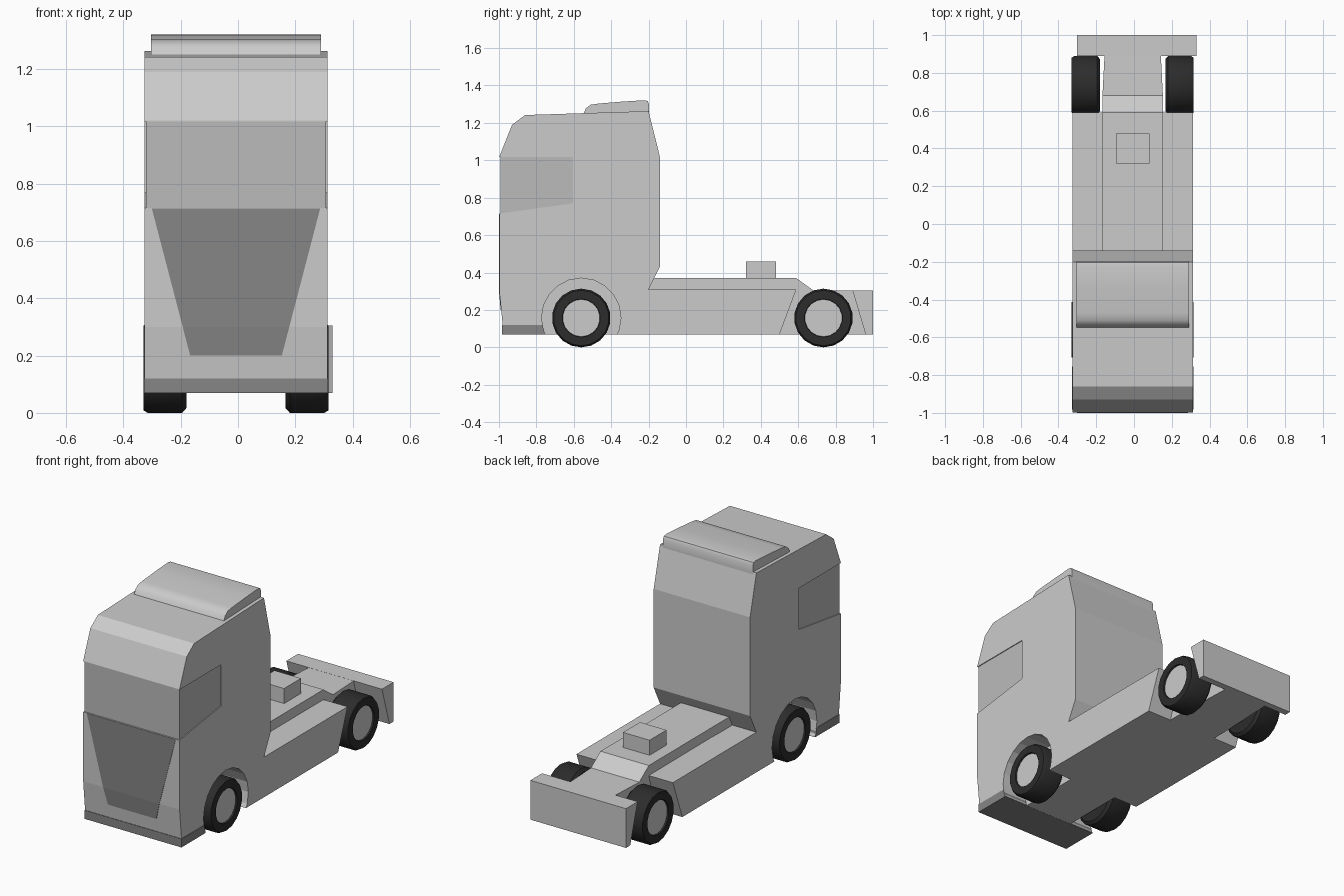
import bpy, bmesh, math

if "Cube" in bpy.data.objects:
    bpy.data.objects.remove(bpy.data.objects["Cube"])

CX = -0.007          # centre line of cab and wheels
HALF = 0.319         # half width of cab
FLOOR = 0.07


def material(name, v):
    m = bpy.data.materials.new(name)
    m.diffuse_color = (v, v, v, 1)
    m.use_nodes = True
    m.node_tree.nodes["Principled BSDF"].inputs["Base Color"].default_value = m.diffuse_color
    return m


GLASS = material("glass_grey", 0.5)
DARK = material("trim_grey", 0.24)
RUBBER = material("rubber", 0.025)
RIM = material("rim_grey", 0.55)


def finish(bm, name, mat=None, smooth=None):
    bmesh.ops.recalc_face_normals(bm, faces=bm.faces[:])
    me = bpy.data.meshes.new(name)
    bm.to_mesh(me)
    bm.free()
    ob = bpy.data.objects.new(name, me)
    bpy.context.collection.objects.link(ob)
    if mat:
        me.materials.append(mat)
    if smooth:
        activate(ob)
        bpy.ops.object.shade_smooth_by_angle(angle=math.radians(smooth))
    return ob


def activate(ob):
    bpy.ops.object.select_all(action='DESELECT')
    ob.select_set(True)
    bpy.context.view_layer.objects.active = ob


def prism(name, profile, x0, x1, mat=None, smooth=None):
    """Side profile of (y, z) points extruded from x0 to x1."""
    bm = bmesh.new()
    a = [bm.verts.new((x0, y, z)) for y, z in profile]
    b = [bm.verts.new((x1, y, z)) for y, z in profile]
    bm.faces.new(a)
    bm.faces.new(b)
    for i in range(len(a)):
        j = (i + 1) % len(a)
        bm.faces.new((a[i], a[j], b[j], b[i]))
    return finish(bm, name, mat, smooth)


def cut(ob, cutter):
    activate(ob)
    mod = ob.modifiers.new("cut", 'BOOLEAN')
    mod.object, mod.operation, mod.solver = cutter, 'DIFFERENCE', 'EXACT'
    bpy.ops.object.modifier_apply(modifier=mod.name)
    bpy.data.objects.remove(cutter)


def lathe(name, rings, x, y, z, side, mat, n=18):
    """Closed solid turned about the x axis from (radius, offset) rings."""
    bm = bmesh.new()
    loops = [[bm.verts.new((x + side * o,
                            y + r * math.sin(2 * math.pi * k / n),
                            z - r * math.cos(2 * math.pi * k / n)))
              for k in range(n)] for r, o in rings]
    for a, b in zip(loops, loops[1:]):
        for k in range(n):
            j = (k + 1) % n
            bm.faces.new((a[k], a[j], b[j], b[k]))
    bm.faces.new(loops[0])
    bm.faces.new(loops[-1])
    return finish(bm, name, mat, 35)


# Cab with side skirts in one profile
cab = prism("cab_body", [(-0.98, FLOOR), (-0.98, 0.12), (-0.998, 0.3), (-0.998, 1.02),
                         (-0.93, 1.19), (-0.86, 1.242), (-0.2, 1.263), (-0.14, 1.02),
                         (-0.14, 0.43), (-0.2, 0.31), (0.59, 0.31), (0.5, FLOOR)],
            CX - HALF, CX + HALF)

# Front wheel arches
for s in (-1, 1):
    arch = [(-0.56 + 0.212 * math.cos(math.pi * k / 10), 0.158 + 0.212 * math.sin(math.pi * k / 10))
            for k in range(20)]
    cut(cab, prism("arch_cutter", arch, CX + s * 0.16, CX + s * 0.4))

# Recessed window band: cut through, refill with slightly smaller glass
cut(cab, prism("window_cutter", [(-1.1, 0.701), (-0.605, 0.77), (-0.605, 1.018), (-1.1, 1.018)],
               CX - 0.4, CX + 0.4))
prism("windows", [(-0.993, 0.714), (-0.604, 0.769), (-0.604, 1.019), (-0.993, 1.019)],
      CX - HALF + 0.005, CX + HALF - 0.005, GLASS)

# Tapered grille panel following the front of the cab
bm = bmesh.new()
rows = [[bm.verts.new((CX + s * w, y, z)) for s in (-1, 1)]
        for w, y, z in ((0.294, -1.0, 0.714), (0.186, -1.0, 0.3), (0.16, -0.991, 0.2))]
for a, b in zip(rows, rows[1:]):
    bm.faces.new((a[0], a[1], b[1], b[0]))
for f in bmesh.ops.extrude_face_region(bm, geom=bm.faces[:])["geom"]:
    if isinstance(f, bmesh.types.BMVert):
        f.co.y += 0.006
finish(bm, "grille_panel", DARK)

# Front bumper strip
prism("front_bumper", [(-0.983, FLOOR - 0.001), (-0.983, 0.12), (-0.768, 0.12), (-0.754, FLOOR - 0.001)],
      CX - HALF - 0.002, CX + HALF + 0.002, DARK)

# Roof air deflector
prism("roof_deflector", [(-0.55, 1.245), (-0.535, 1.278), (-0.51, 1.297), (-0.47, 1.303),
                         (-0.34, 1.314), (-0.225, 1.321), (-0.205, 1.317), (-0.197, 1.3), (-0.197, 1.25)],
      CX - 0.297, CX + 0.297, smooth=40)

# Central chassis, narrowing between the rear wheels
chassis = prism("chassis", [(-0.25, FLOOR), (-0.25, 0.37), (0.59, 0.37), (0.68, 0.305),
                            (0.99, 0.304), (0.99, FLOOR), (0.6, FLOOR)], CX - 0.16, CX + 0.16)
for v in chassis.data.vertices:
    if v.co.y > 0.9:
        v.co.x = CX + math.copysign(0.144, v.co.x - CX)

# Rear cross member and coupling block
prism("rear_cross_member", [(0.89, 0.305), (1.0, 0.305), (1.0, FLOOR), (0.96, FLOOR)], -0.303, 0.33)
prism("coupling_block", [(0.32, 0.36), (0.32, 0.46), (0.48, 0.46), (0.48, 0.36)], CX - 0.088, CX + 0.088)

# Wheels
R = 0.157
for axle, y in (("front", -0.56), ("rear", 0.735)):
    for label, s in (("left", 1), ("right", -1)):
        x = CX + s * 0.248
        lathe(f"{axle}_{label}_tyre",
              [(0.14, -0.075), (R, -0.06), (R, 0.06), (0.148, 0.075), (0.102, 0.075), (0.098, 0.06)],
              x, y, R, s, RUBBER)
        lathe(f"{axle}_{label}_rim", [(0.1, 0.05), (0.1, 0.066)], x, y, R, s, RIM)
